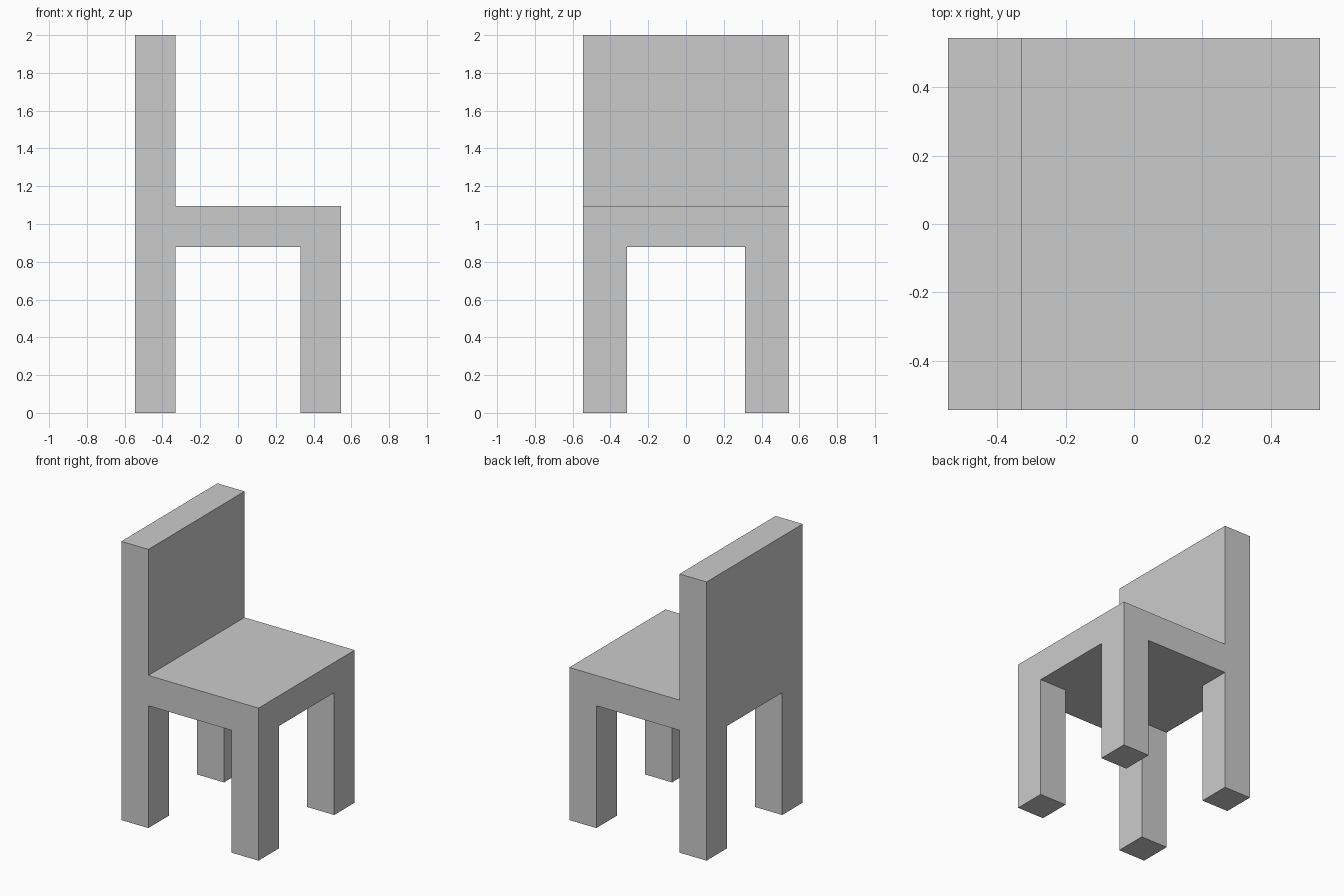
import bpy
import bmesh
from mathutils import Vector

if "Cube" in bpy.data.objects:
    bpy.data.objects.remove(bpy.data.objects["Cube"])

HALF = 0.545                        # half width of the chair
IN_X, IN_Y = 0.33, 0.313            # inner faces of the legs
SEAT_LOW, SEAT_TOP, HEIGHT = 0.878, 1.095, 2.0

bm = bmesh.new()


def extrude_to(faces, z):
    """Extrude upward/downward-facing faces as one region to height z."""
    result = bmesh.ops.extrude_face_region(bm, geom=faces)["geom"]
    for item in result:
        if isinstance(item, bmesh.types.BMVert):
            item.co.z = z
    old = [f for f in faces if f.is_valid]
    if old:
        bmesh.ops.delete(bm, geom=old, context='FACES')


def flat_faces(z, test):
    """Faces lying at height z whose centre passes the test."""
    bm.normal_update()
    return [f for f in bm.faces
            if all(abs(v.co.z - z) < 1e-4 for v in f.verts)
            and test(f.calc_center_median())]


# Seat slab, cut where the legs and backrest start
bmesh.ops.create_cube(bm, size=1)
for v in bm.verts:
    v.co = Vector((v.co.x * 2 * HALF, v.co.y * 2 * HALF,
                   SEAT_TOP if v.co.z > 0 else SEAT_LOW))
for axis, pos in (((1, 0, 0), IN_X), ((0, 1, 0), IN_Y)):
    for side in (-1, 1):
        bmesh.ops.bisect_plane(
            bm, geom=bm.verts[:] + bm.edges[:] + bm.faces[:],
            plane_co=Vector(axis) * pos * side, plane_no=axis)

# Four legs, one from each bottom corner
for sx in (-1, 1):
    for sy in (-1, 1):
        extrude_to(flat_faces(
            SEAT_LOW, lambda c: c.x * sx > IN_X and c.y * sy > IN_Y), 0)

# Backrest along the left edge
extrude_to(flat_faces(SEAT_TOP, lambda c: c.x < -IN_X), HEIGHT)

bmesh.ops.recalc_face_normals(bm, faces=bm.faces[:])
mesh = bpy.data.meshes.new("chair")
bm.to_mesh(mesh)
bm.free()
bpy.context.collection.objects.link(bpy.data.objects.new("chair", mesh))
